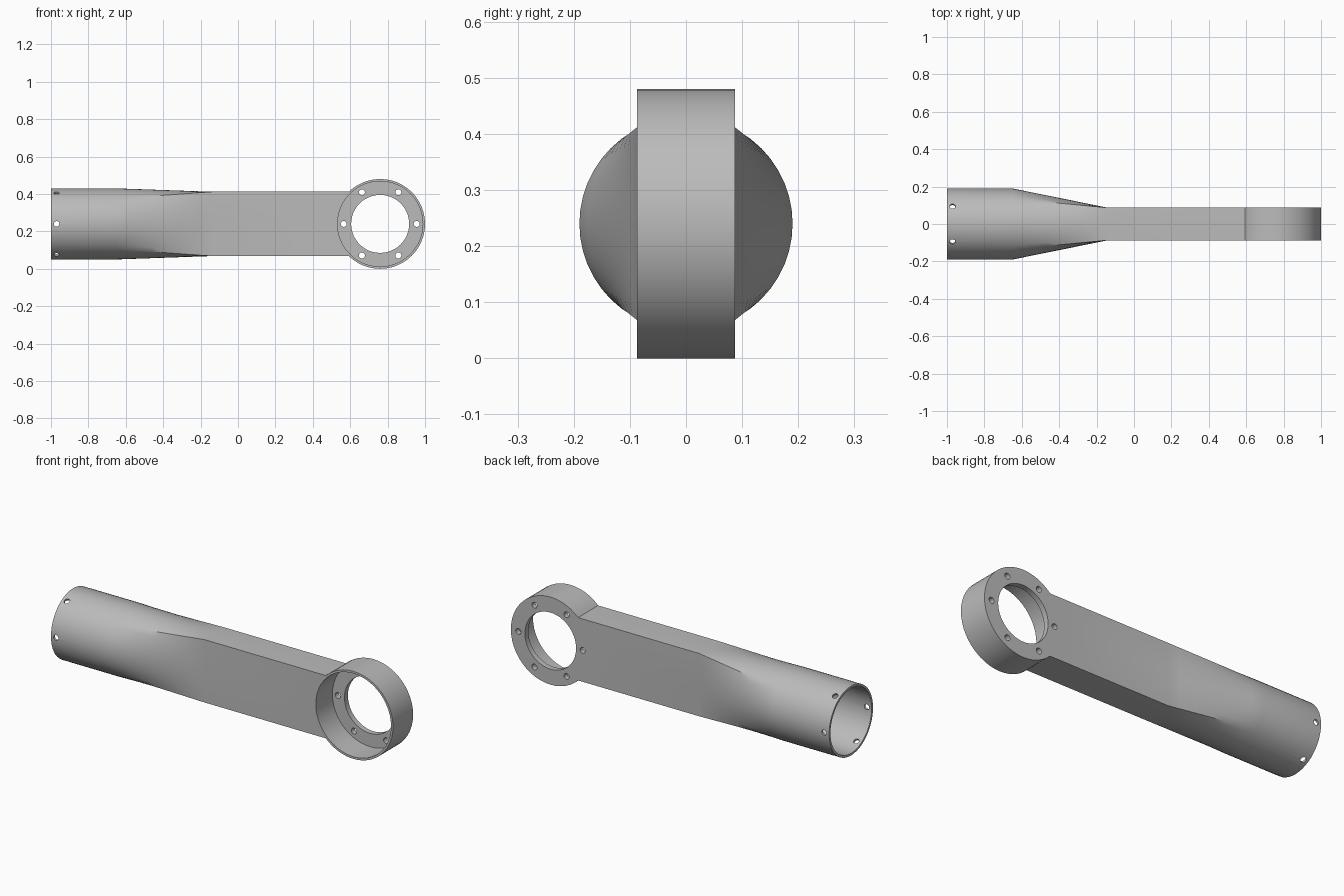
import bpy
import bmesh
from math import sin, cos, pi, radians
from mathutils import Matrix

cube = bpy.data.objects.get("Cube")
if cube:
    bpy.data.objects.remove(cube, do_unlink=True)

AXIS_Z = 0.24          # height of the arm's centre line
RING_X = 0.76          # centre of the end ring
RING_R = 0.24
HALF_Y, HALF_Z = 0.087, 0.172
TUBE_R = 0.19
WALL = 0.012
SEGS = 48

metal = bpy.data.materials.new("grey_metal")
metal.use_nodes = True
GREY = (0.5, 0.5, 0.5, 1)
metal.diffuse_color = GREY
metal.node_tree.nodes["Principled BSDF"].inputs["Base Color"].default_value = GREY


def make_object(name, bm):
    bmesh.ops.recalc_face_normals(bm, faces=bm.faces)
    mesh = bpy.data.meshes.new(name)
    bm.to_mesh(mesh)
    bm.free()
    mesh.materials.append(metal)
    obj = bpy.data.objects.new(name, mesh)
    bpy.context.collection.objects.link(obj)
    return obj


def cylinder(name, radius, depth, matrix, segs=SEGS):
    bm = bmesh.new()
    bmesh.ops.create_cone(bm, cap_ends=True, segments=segs, radius1=radius,
                          radius2=radius, depth=depth, matrix=matrix)
    return make_object(name, bm)


def along_y(x, y, z):
    return Matrix.Translation((x, y, z)) @ Matrix.Rotation(pi / 2, 4, 'X')


def section(bm, x, blend, inset):
    """Cross-section blending from a circle (0) to a rectangle (1)."""
    verts = []
    quarter = SEGS // 4
    for i in range(SEGS):
        a = 2 * pi * i / SEGS
        r = TUBE_R - inset
        side = (i + quarter // 2) // quarter % 4
        t = ((i + quarter // 2) % quarter) / quarter * 2 - 1
        ry, rz = [(1, t), (-t, 1), (-1, -t), (t, -1)][side]
        y = (1 - blend) * r * cos(a) + blend * ry * (HALF_Y - inset)
        z = (1 - blend) * r * sin(a) + blend * rz * (HALF_Z - inset)
        verts.append(bm.verts.new((x, y, AXIS_Z + z)))
    return verts


def loft(name, start, end, inset):
    bm = bmesh.new()
    steps = 8
    stations = [(start, 0)]
    stations += [(-0.65 + 0.51 * k / steps, k / steps) for k in range(steps + 1)]
    stations.append((end, 1))
    rings = [section(bm, x, b, inset) for x, b in stations]
    for a, b in zip(rings, rings[1:]):
        for i in range(SEGS):
            j = (i + 1) % SEGS
            bm.faces.new((a[i], a[j], b[j], b[i]))
    bm.faces.new(rings[0])
    bm.faces.new(rings[-1])
    return make_object(name, bm)


def cut(target, cutters):
    bpy.context.view_layer.objects.active = target
    for cutter in cutters:
        mod = target.modifiers.new("cut", 'BOOLEAN')
        mod.operation = 'DIFFERENCE'
        mod.solver = 'EXACT'
        mod.object = cutter
        bpy.ops.object.modifier_apply(modifier=mod.name)
        bpy.data.objects.remove(cutter, do_unlink=True)


# Hollow tube flowing into a flat beam, trimmed to the curve of the ring
arm = loft("arm_tube_and_beam", -1.0, 0.65, 0)
arm_cutters = [loft("tube_bore", -1.05, 0.5, WALL),
               cylinder("ring_clearance", RING_R - 0.006, 0.4,
                        along_y(RING_X, 0, AXIS_Z))]

# Screw holes around the open tube end
for k in range(3):
    turn = Matrix.Rotation(radians(60 * k), 4, 'X')
    place = Matrix.Translation((-0.97, 0, AXIS_Z)) @ turn @ Matrix.Rotation(pi / 2, 4, 'X')
    arm_cutters.append(cylinder("tube_screw_hole", 0.015, 0.5, place, 16))
cut(arm, arm_cutters)

# Cup-shaped ring, open at the front with a drilled floor at the back
ring = cylinder("end_ring", RING_R, 2 * HALF_Y, along_y(RING_X, 0, AXIS_Z))
FLOOR = 0.03
ring_cutters = [
    cylinder("cup_bore", RING_R - WALL, 0.4,
             along_y(RING_X, HALF_Y - FLOOR - 0.2, AXIS_Z)),
    cylinder("centre_hole", 0.155, 0.6, along_y(RING_X, 0, AXIS_Z))]
for k in range(6):
    a = radians(60 * k)
    ring_cutters.append(cylinder(
        "floor_screw_hole", 0.016, 0.6,
        along_y(RING_X + 0.195 * cos(a), 0, AXIS_Z + 0.195 * sin(a)), 16))
cut(ring, ring_cutters)

# Smooth curved walls, crisp edges
for obj in (arm, ring):
    bpy.ops.object.select_all(action='DESELECT')
    obj.select_set(True)
    bpy.context.view_layer.objects.active = obj
    bpy.ops.object.shade_smooth_by_angle(angle=radians(30))
